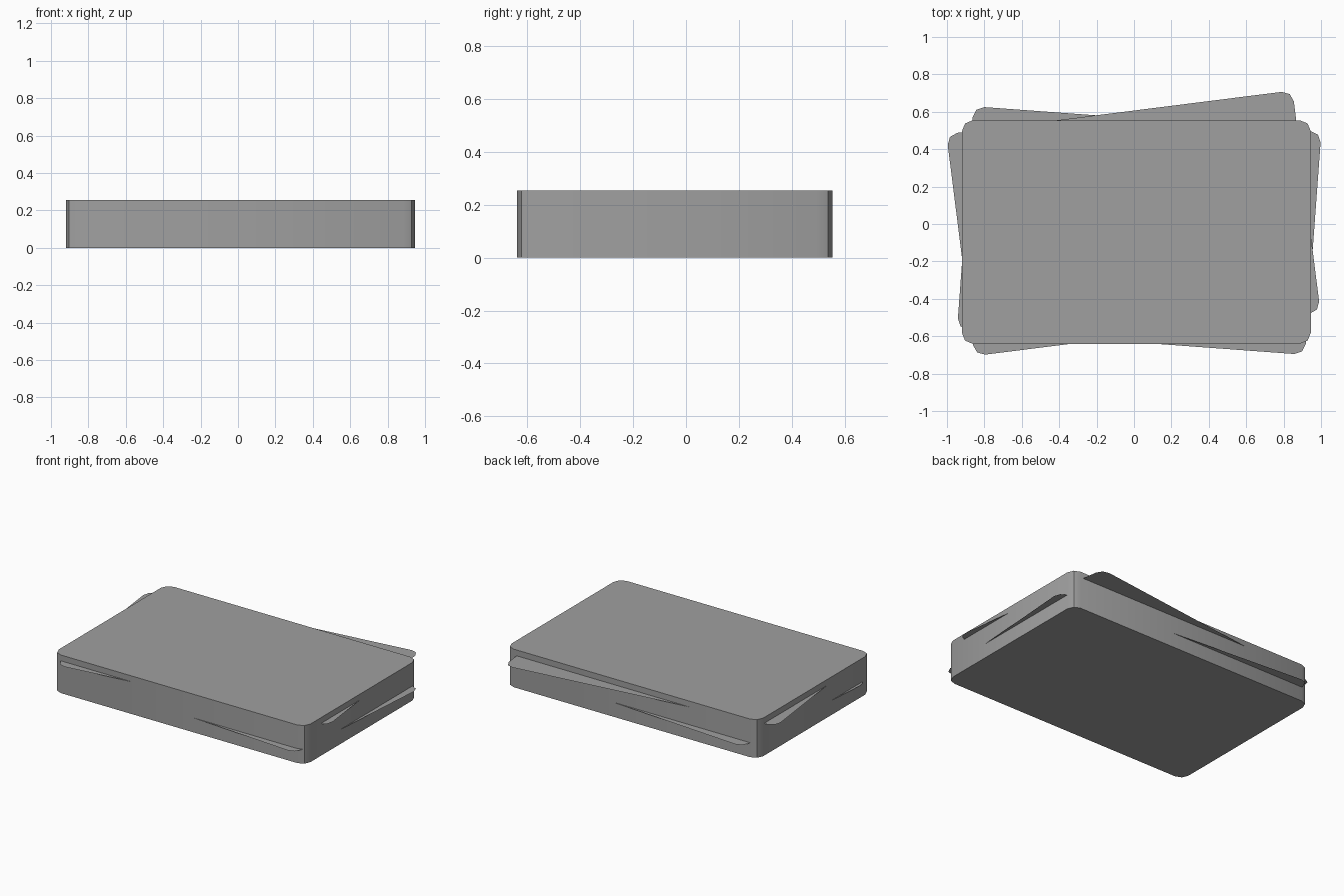
import bpy
import bmesh
import math

cube = bpy.data.objects.get("Cube")
if cube:
    bpy.data.objects.remove(cube, do_unlink=True)

WIDTH, DEPTH, HEIGHT = 1.865, 1.195, 0.255
RADIUS, SEGMENTS = 0.058, 2

grey = bpy.data.materials.new("card_grey")
grey.use_nodes = True
colour = (0.35, 0.35, 0.35, 1)
grey.diffuse_color = colour
bsdf = grey.node_tree.nodes["Principled BSDF"]
bsdf.inputs["Base Color"].default_value = colour


def card_outline():
    """Rounded rectangle, counter-clockwise from the back left corner."""
    points = []
    for i, (sx, sy) in enumerate([(1, 1), (-1, 1), (-1, -1), (1, -1)]):
        cx, cy = sx * (WIDTH / 2 - RADIUS), sy * (DEPTH / 2 - RADIUS)
        for step in range(SEGMENTS + 1):
            a = math.pi / 2 * (i + step / SEGMENTS)
            points.append((cx + RADIUS * math.cos(a), cy + RADIUS * math.sin(a), 0))
    return points


def make_card(name, location, turn=0, thickness=0):
    bm = bmesh.new()
    face = bm.faces.new([bm.verts.new(p) for p in card_outline()])
    if thickness:
        result = bmesh.ops.extrude_face_region(bm, geom=[face], use_keep_orig=True)
        top = [v for v in result["geom"] if isinstance(v, bmesh.types.BMVert)]
        bmesh.ops.translate(bm, verts=top, vec=(0, 0, thickness))
        bmesh.ops.recalc_face_normals(bm, faces=bm.faces)
    mesh = bpy.data.meshes.new(name)
    bm.to_mesh(mesh)
    bm.free()
    mesh.materials.append(grey)
    obj = bpy.data.objects.new(name, mesh)
    obj.location = location
    obj.rotation_euler.z = math.radians(turn)
    bpy.context.collection.objects.link(obj)
    return obj


# Solid stack of cards
deck = make_card("card_stack", (0.0125, -0.043, 0), thickness=HEIGHT)
bpy.ops.object.select_all(action="DESELECT")
deck.select_set(True)
bpy.context.view_layer.objects.active = deck
bpy.ops.object.shade_smooth_by_angle(angle=math.radians(30))

# Single cards turned out of the stack
make_card("upper_loose_card", (-0.003, 0.004, 0.216), turn=7.2)
make_card("lower_loose_card", (0.028, -0.035, 0.097), turn=-4.2)
